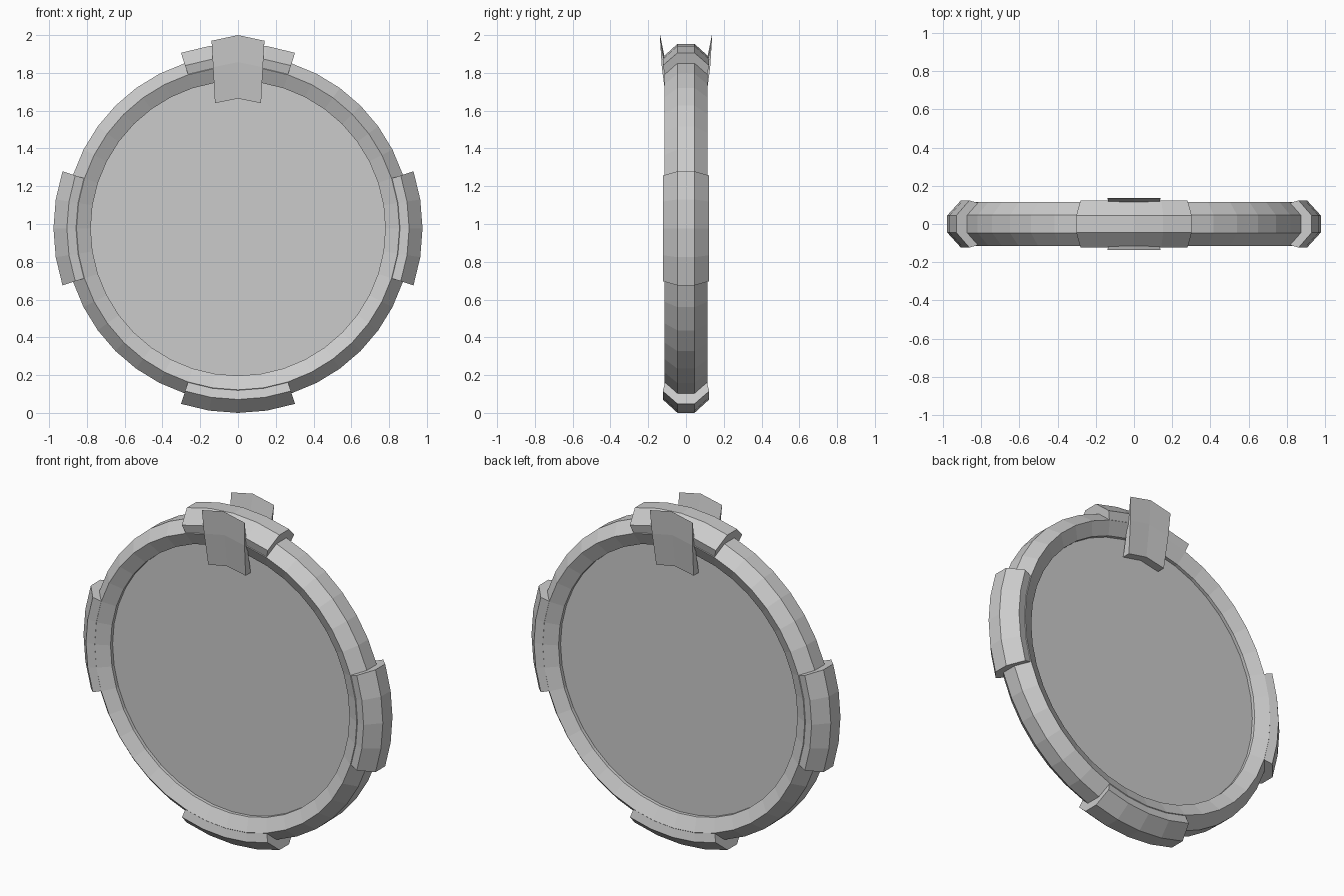
import bpy, bmesh
from math import sin, cos, radians

if "Cube" in bpy.data.objects:
    bpy.data.objects.remove(bpy.data.objects["Cube"])

CZ = 0.977       # height of the ring centre
STEP = 9         # degrees per facet (40 sides)


def make_object(name, bm):
    bmesh.ops.recalc_face_normals(bm, faces=bm.faces)
    me = bpy.data.meshes.new(name)
    bm.to_mesh(me)
    bm.free()
    ob = bpy.data.objects.new(name, me)
    bpy.context.collection.objects.link(ob)
    return ob


def loft(name, rows, closed=False):
    """Join matching closed cross-sections; cap both ends if not a loop."""
    bm = bmesh.new()
    vs = [[bm.verts.new(p) for p in row] for row in rows]
    n, m = len(vs), len(vs[0])
    for i in range(n if closed else n - 1):
        a, b = vs[i], vs[(i + 1) % n]
        for j in range(m):
            k = (j + 1) % m
            bm.faces.new((a[j], a[k], b[k], b[j]))
    if not closed:
        bm.faces.new(vs[0])
        bm.faces.new(vs[-1][::-1])
    return make_object(name, bm)


def section(profile, deg):
    """Place an (r, y) profile at an angle around the ring axis."""
    a = radians(deg)
    return [(r * sin(a), y, CZ + r * cos(a)) for r, y in profile]


def mirrored(half):
    return half + [(r, -y) for r, y in reversed(half)]


# Main ring with bevelled cross-section
ring_half = [(0.78, 0.075), (0.855, 0.114), (0.918, 0.046)]
loft("ring", [section(mirrored(ring_half), i * STEP) for i in range(40)], closed=True)

# Four raised clamps at top, sides and bottom
clamp_half = [(0.82, 0.05), (0.845, 0.108), (0.906, 0.123), (0.977, 0.045)]
for label, mid in (("top", 0), ("right", 90), ("bottom", 180), ("left", 270)):
    loft("clamp_" + label,
         [section(mirrored(clamp_half), mid + k * STEP) for k in range(-2, 3)])

# Flat centre panels, front and back, slightly recessed
for label, y in (("front", -0.055), ("back", 0.055)):
    bm = bmesh.new()
    f = bm.faces.new([bm.verts.new(section([(0.783, y)], i * STEP)[0]) for i in range(40)])
    make_object(label + "_panel", bm)

# Thin tapered tabs on front and back of the top clamp
# each entry: depth y, centre height, edge height, half width
tab = [(0.137, 1.023, 0.993, 0.140), (0.128, 0.880, 0.853, 0.132),
       (0.103, 0.687, 0.663, 0.122), (0.055, 0.687, 0.663, 0.122),
       (0.112, 0.900, 0.873, 0.133)]
for label, side in (("front", -1), ("back", 1)):
    rows = [[(s * w, side * y, CZ + (e if s else c)) for y, c, e, w in tab]
            for s in (-1, 0, 1)]
    loft(label + "_tab", rows)
